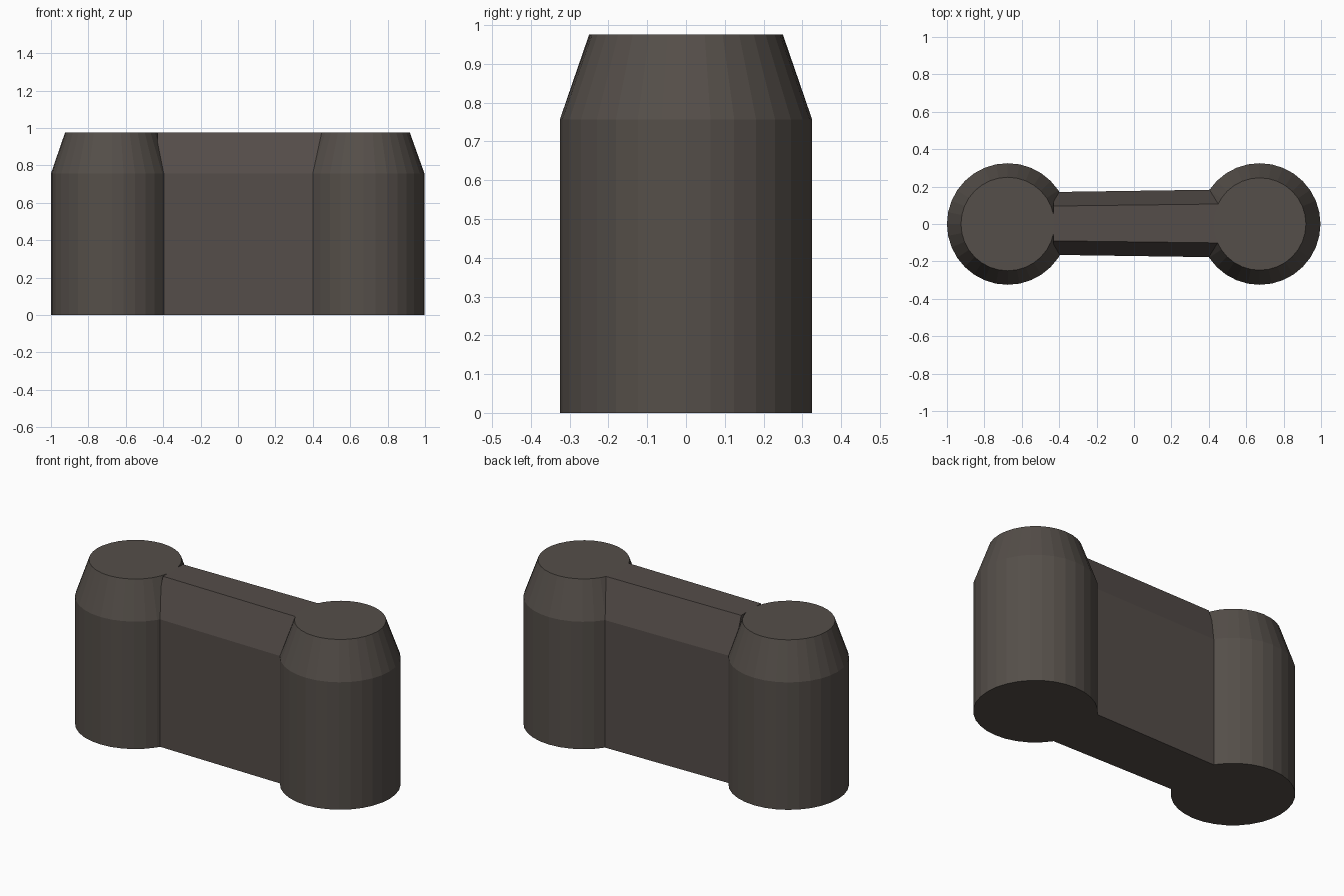
import bpy, bmesh, math

if "Cube" in bpy.data.objects:
    bpy.data.objects.remove(bpy.data.objects["Cube"])

H, SHOULDER = 0.975, 0.757  # overall height, start of the taper


def material(name, rgb):
    m = bpy.data.materials.new(name)
    m.diffuse_color = (*rgb, 1)
    m.use_nodes = True
    m.node_tree.nodes["Principled BSDF"].inputs["Base Color"].default_value = m.diffuse_color
    return m


stone = material("dark grey brown", (0.090, 0.077, 0.067))
panel = material("dark warm brown", (0.090, 0.074, 0.067))


def loft(name, rings, mat):
    """Closed solid through rings of equal point count."""
    bm = bmesh.new()
    loops = [[bm.verts.new(p) for p in ring] for ring in rings]
    n = len(loops[0])
    for a, b in zip(loops, loops[1:]):
        for i in range(n):
            j = (i + 1) % n
            bm.faces.new((a[i], a[j], b[j], b[i]))
    bm.faces.new(loops[0][::-1])
    bm.faces.new(loops[-1])
    bmesh.ops.recalc_face_normals(bm, faces=bm.faces)
    mesh = bpy.data.meshes.new(name)
    bm.to_mesh(mesh)
    bm.free()
    mesh.materials.append(mat)
    obj = bpy.data.objects.new(name, mesh)
    bpy.context.collection.objects.link(obj)


def circle(cx, r, z, n=32):
    return [(cx + r * math.cos(2 * math.pi * i / n),
             r * math.sin(2 * math.pi * i / n), z) for i in range(n)]


# Round end posts with tapered tops
for name, cx, r, top in (("left_post", -0.675, 0.325, 0.25),
                         ("right_post", 0.672, 0.325, 0.247)):
    loft(name, [circle(cx, r, 0), circle(cx, r, SHOULDER), circle(cx, top, H)], stone)


# Connecting wall, slightly wider to the right, with chamfered top edges
def section(x, low, high):
    c = 0.003
    return [(x, c - low, 0), (x, c - low, SHOULDER), (x, c - high, H),
            (x, c + high, H), (x, c + low, SHOULDER), (x, c + low, 0)]


loft("connecting_wall", [section(-0.43, 0.168, 0.093), section(0.46, 0.181, 0.104)], panel)
